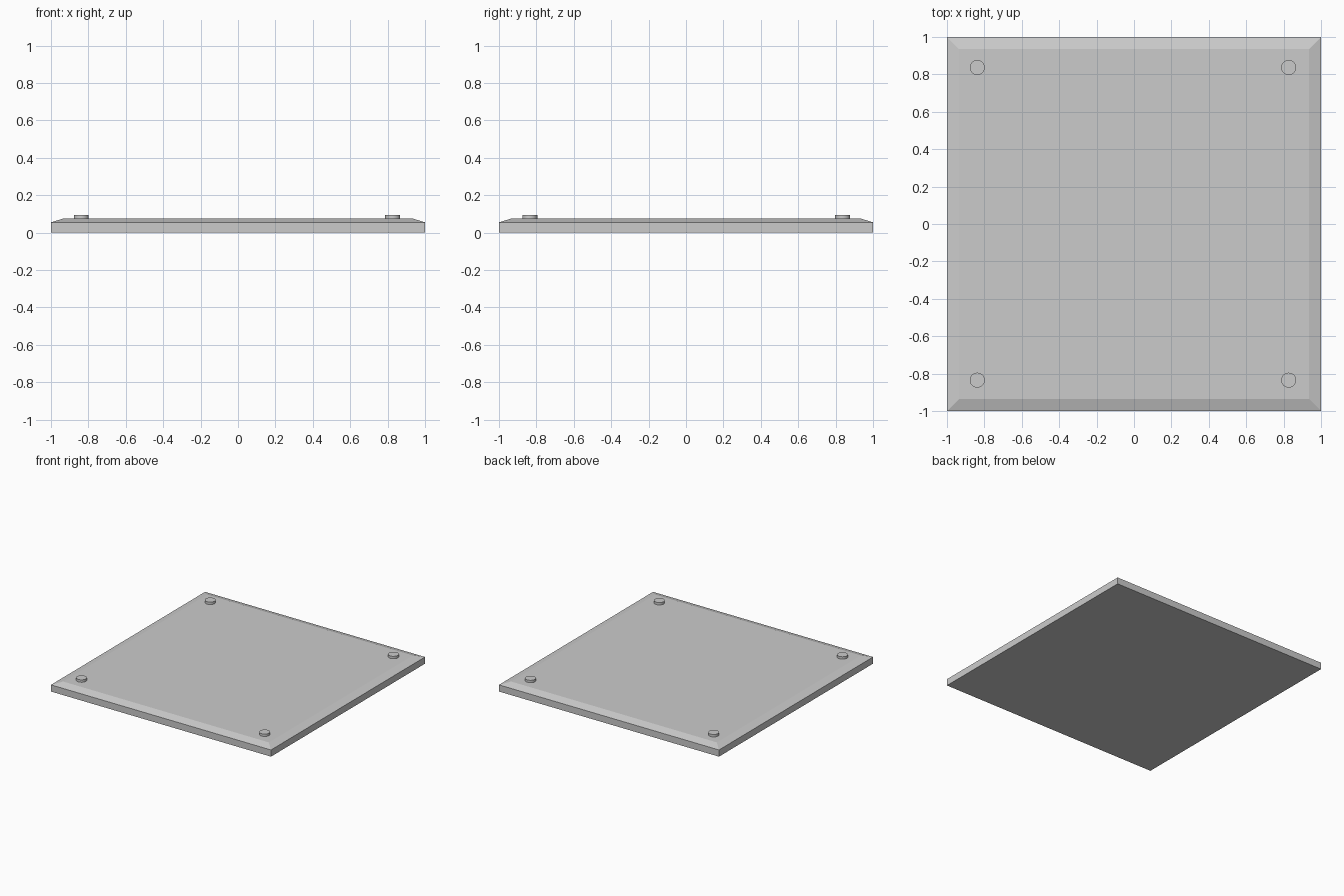
import bpy, bmesh

if "Cube" in bpy.data.objects:
    bpy.data.objects.remove(bpy.data.objects["Cube"])

BASE_Z, TOP_Z, STUD_Z = 0.055, 0.075, 0.095
INSET = 0.065


def finish(name, bm):
    bmesh.ops.recalc_face_normals(bm, faces=bm.faces)
    mesh = bpy.data.meshes.new(name)
    bm.to_mesh(mesh)
    bm.free()
    obj = bpy.data.objects.new(name, mesh)
    bpy.context.collection.objects.link(obj)
    return obj


# Square plate: straight sides, then a shallow chamfer to the flat top
bm = bmesh.new()
rings = []
for half, z in ((1, 0), (1, BASE_Z), (1 - INSET, TOP_Z)):
    rings.append([bm.verts.new((sx * half, sy * half, z))
                  for sx, sy in ((-1, -1), (1, -1), (1, 1), (-1, 1))])
for low, high in zip(rings, rings[1:]):
    for i in range(4):
        j = (i + 1) % 4
        bm.faces.new((low[i], low[j], high[j], high[i]))
bm.faces.new(rings[0][::-1])
bm.faces.new(rings[-1])
finish("plate", bm)

# Four round corner studs, slightly sunk into the plate
for x in (-0.838, 0.827):
    for y in (-0.835, 0.837):
        bottom = TOP_Z - 0.005
        bpy.ops.mesh.primitive_cylinder_add(
            vertices=32, radius=0.04, depth=STUD_Z - bottom,
            location=(x, y, (STUD_Z + bottom) / 2))
        stud = bpy.context.object
        stud.name = "corner_stud"
        bpy.ops.object.shade_smooth_by_angle()
